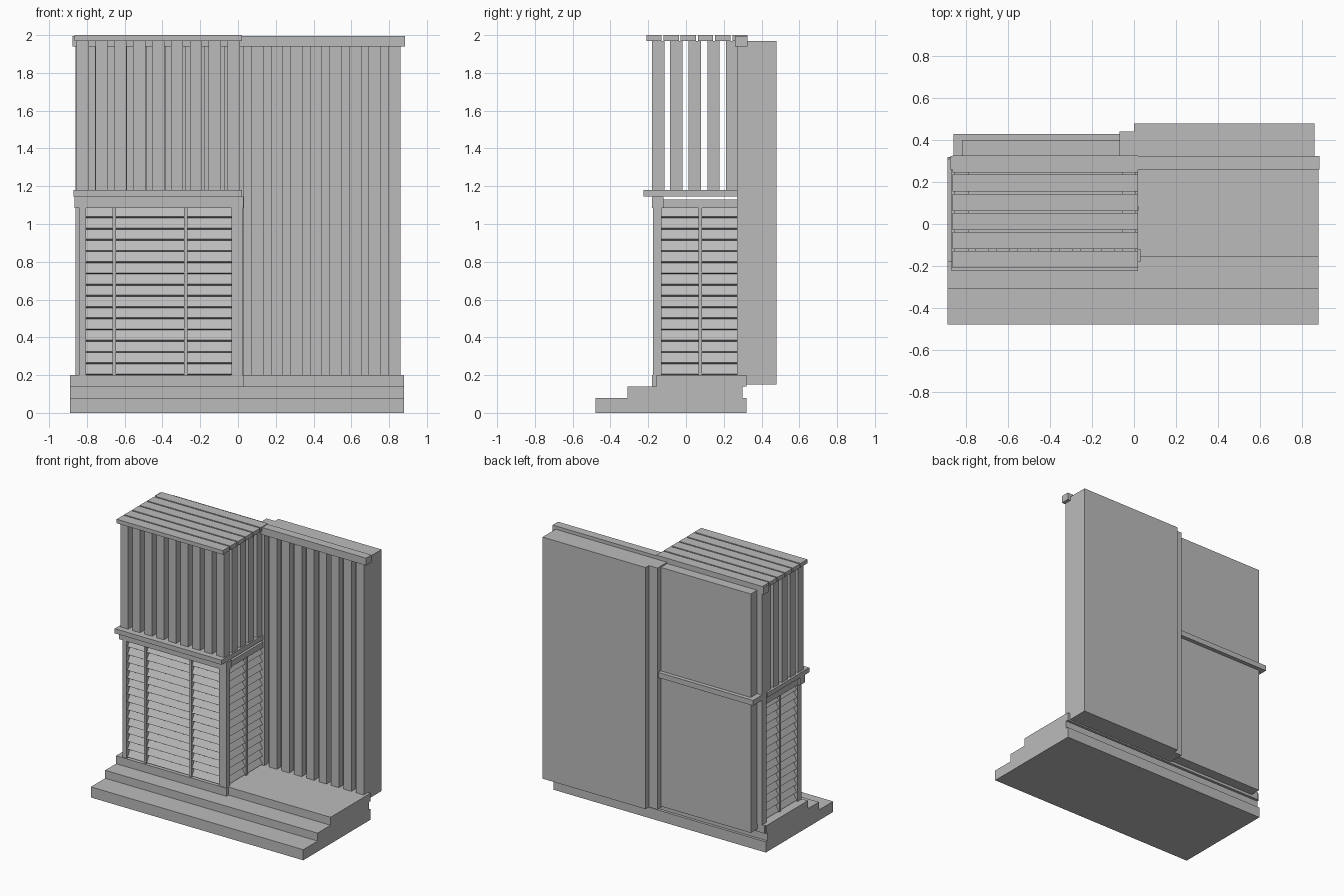
import bpy
import bmesh
from mathutils import Vector

old = bpy.data.objects.get("Cube")
if old:
    bpy.data.objects.remove(old, do_unlink=True)

# single plain material
grey = bpy.data.materials.new("plain_grey")
grey.use_nodes = True
COLOUR = (0.5, 0.5, 0.5, 1)
grey.diffuse_color = COLOUR
grey.node_tree.nodes["Principled BSDF"].inputs["Base Color"].default_value = COLOUR


def finish(name, bm):
    bmesh.ops.recalc_face_normals(bm, faces=bm.faces)
    mesh = bpy.data.meshes.new(name)
    bm.to_mesh(mesh)
    bm.free()
    mesh.materials.append(grey)
    obj = bpy.data.objects.new(name, mesh)
    bpy.context.collection.objects.link(obj)
    return obj


def add_box(bm, x, y, z):
    lo, hi = Vector((x[0], y[0], z[0])), Vector((x[1], y[1], z[1]))
    verts = bmesh.ops.create_cube(bm, size=1)["verts"]
    bmesh.ops.scale(bm, vec=hi - lo, verts=verts)
    bmesh.ops.translate(bm, vec=(lo + hi) / 2, verts=verts)


def boxes(name, *specs):
    bm = bmesh.new()
    for spec in specs:
        add_box(bm, *spec)
    return finish(name, bm)


def louvres(name, start, along, outward):
    """Stack of tilted boards; the lower edge of each one leans outward."""
    bm = bmesh.new()
    profile = [(0, 0.007), (-0.035, 0.064), (-0.046, 0.06), (-0.012, 0)]
    for i in range(15):
        base = Vector(start) + Vector((0, 0, 0.2 + PITCH * i))
        verts = [bm.verts.new(base + Vector(outward) * d + Vector((0, 0, h)))
                 for d, h in profile]
        face = bm.faces.new(verts)
        ext = bmesh.ops.extrude_face_region(bm, geom=[face], use_keep_orig=True)
        moved = [g for g in ext["geom"] if isinstance(g, bmesh.types.BMVert)]
        bmesh.ops.translate(bm, vec=along, verts=moved)
    return finish(name, bm)


PITCH = 0.0594
LOW, HIGH = (0.2, 1.09), (1.18, 1.97)

# stepped platform
boxes("lower_step", ((-0.89, 0.88), (-0.48, 0.32), (0, 0.08)))
boxes("middle_step", ((-0.89, 0.88), (-0.31, 0.30), (0.08, 0.14)))
boxes("upper_step", ((-0.88, 0.88), (-0.155, 0.32), (0.14, 0.2)))
boxes("bay_plinth", ((-0.89, 0.03), (-0.18, 0.31), (0.14, 0.2)))

# back wall: panels, column, ledge, vertical battens and top rail
boxes("wide_back_panel", ((0, 0.86), (0.32, 0.48), (0.15, 1.97)))
boxes("back_column", ((-0.07, 0), (0.32, 0.44), (0.15, 1.97)))
boxes("narrow_back_panel", ((-0.82, -0.07), (0.32, 0.40), (0.16, 1.96)))
boxes("back_ledge", ((-0.86, -0.07), (0.32, 0.43), (1.14, 1.18)))
boxes("wall_battens", *[((x, x + 0.065), (0.27, 0.325), (0.2, 1.95))
                        for x in (-0.86 + 0.1034 * i for i in range(17))])
boxes("top_rail", ((-0.875, 0.885), (0.26, 0.325), (1.94, 1.995)))

# louvred lower bay: corner posts, mullions and boards
boxes("bay_posts",
      ((-0.84, -0.805), (-0.175, -0.13), LOW),
      ((-0.035, 0.025), (-0.175, -0.13), LOW),
      ((-0.84, -0.80), (0.27, 0.31), LOW),
      ((-0.02, 0.025), (0.27, 0.31), LOW))
boxes("bay_mullions",
      ((-0.665, -0.645), (-0.172, -0.13), LOW),
      ((-0.285, -0.268), (-0.172, -0.13), LOW),
      ((-0.018, 0.022), (0.065, 0.085), LOW),
      ((-0.837, -0.80), (0.065, 0.085), LOW))
louvres("front_louvres", (-0.81, -0.165, 0), (0.778, 0, 0), (0, -1, 0))
louvres("left_louvres", (0.015, -0.13, 0), (0, 0.4, 0), (1, 0, 0))
louvres("right_louvres", (-0.832, -0.13, 0), (0, 0.4, 0), (-1, 0, 0))

# beams and deck between the two storeys
boxes("bay_beams",
      ((-0.865, 0.03), (-0.18, -0.12), (1.085, 1.145)),
      ((-0.03, 0.02), (-0.12, 0.27), (1.085, 1.13)),
      ((-0.85, -0.80), (-0.12, 0.27), (1.085, 1.13)))
boxes("deck", ((-0.87, 0.02), (-0.225, 0.27), (1.145, 1.18)))

# slatted upper storey
boxes("front_slats", *[((x, x + 0.065), (-0.18, -0.115), HIGH)
                       for x in (-0.855 + 0.1 * i for i in range(9))])
side_y = [-0.084 + 0.0985 * i for i in range(4)]
boxes("side_slats", *[((x, x + 0.065), (y, y + 0.065), HIGH)
                      for y in side_y for x in (-0.855, -0.055)])

# roof boards
boxes("roof_boards", *[((-0.865, 0.02), (y, y + 0.081), (1.97, 2.0))
                       for y in (-0.21 + 0.091 * i for i in range(6))])
